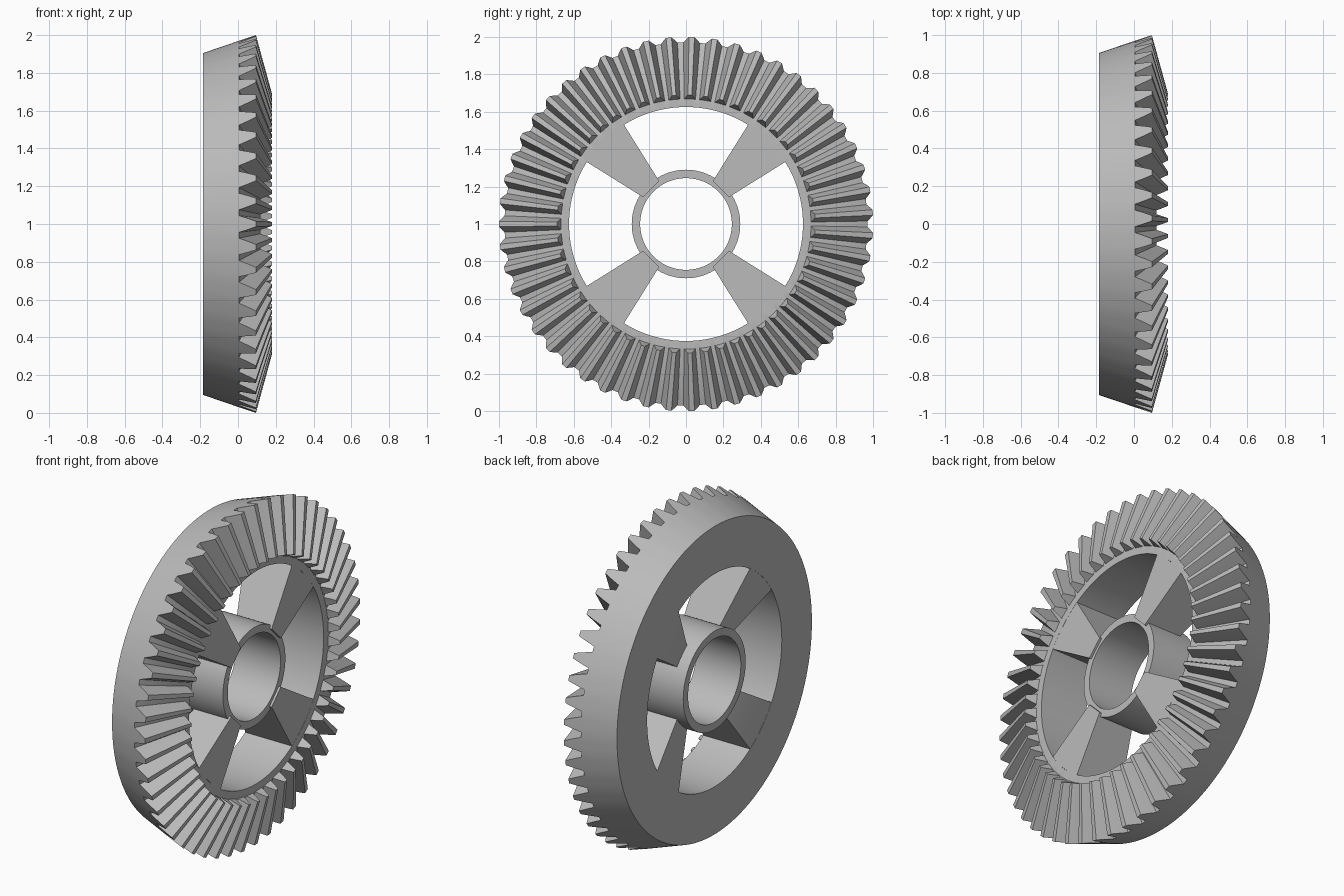
import bpy
import bmesh
from math import sin, cos, pi, radians

if "Cube" in bpy.data.objects:
    bpy.data.objects.remove(bpy.data.objects["Cube"])

steel = bpy.data.materials.new("light grey steel")
steel.use_nodes = True
GREY = (0.5, 0.5, 0.5, 1)
steel.diffuse_color = GREY
steel.node_tree.nodes["Principled BSDF"].inputs["Base Color"].default_value = GREY

TEETH = 51
BACK, FACE = -0.185, 0.119       # back plane and front plane of the rim
BORE, HUB_OUT, HUB_IN = 0.625, 0.29, 0.245


def polar(x, r, a):
    """Point at radius r and angle a around the horizontal axle."""
    return (x, r * cos(a), 1 + r * sin(a))


def finish(name, bm):
    bmesh.ops.remove_doubles(bm, verts=bm.verts, dist=0.0001)
    bmesh.ops.recalc_face_normals(bm, faces=bm.faces)
    mesh = bpy.data.meshes.new(name)
    bm.to_mesh(mesh)
    bm.free()
    mesh.materials.append(steel)
    ob = bpy.data.objects.new(name, mesh)
    bpy.context.collection.objects.link(ob)
    bpy.ops.object.select_all(action='DESELECT')
    ob.select_set(True)
    bpy.context.view_layer.objects.active = ob
    bpy.ops.object.shade_smooth_by_angle(angle=radians(25))
    return ob


def loft(name, rings):
    """Join closed rings of points into a closed ring-shaped solid."""
    bm = bmesh.new()
    loops = [[bm.verts.new(p) for p in ring] for ring in rings]
    n = len(loops[0])
    for a, b in zip(loops, loops[1:] + loops[:1]):
        for i in range(n):
            j = (i + 1) % n
            bm.faces.new((a[i], a[j], b[j], b[i]))
    return finish(name, bm)


# Toothed rim: one tooth as (fraction of pitch, height), repeated round
flank = [(0.37, 0), (0.25, 0.5), (0.12, 1)]
tooth = [(-f, h) for f, h in flank] + flank[::-1]
outline = [(pi + (k + f) * 2 * pi / TEETH, h) for k in range(TEETH) for f, h in tooth]


def plain(x, r):
    return [polar(x, r, a) for a, h in outline]


def toothed(root, tip):
    return [polar(root[0] + h * (tip[0] - root[0]),
                  root[1] + h * (tip[1] - root[1]), a) for a, h in outline]


loft("toothed_rim", [
    plain(BACK, BORE),
    plain(BACK, 0.905),
    toothed((0.005, 0.97), (0.095, 1.0)),
    toothed((FACE, 0.668), (0.18, 0.69)),
    plain(FACE, 0.668),
    plain(FACE, BORE),
])

# Hub tube
turns = [i * 2 * pi / 96 for i in range(96)]
loft("hub", [[polar(x, r, a) for a in turns] for x, r in
             ((BACK, HUB_IN), (BACK, HUB_OUT), (0.105, HUB_OUT), (0.105, HUB_IN))])

# Four wedge spokes: flush front, back sloping in towards the hub
HALF = radians(13)
stations = [(0.27, BACK + 0.075), (BORE, BACK + 0.001), (0.64, BACK + 0.001)]
for k in range(4):
    mid = pi / 4 + k * pi / 2
    bm = bmesh.new()
    sections = []
    for r, back in stations:
        corners = [(back, -HALF), (back, HALF), (FACE - 0.0005, HALF), (FACE - 0.0005, -HALF)]
        sections.append([bm.verts.new(polar(x, r, mid + a)) for x, a in corners])
    for s, t in zip(sections, sections[1:]):
        for i in range(4):
            j = (i + 1) % 4
            bm.faces.new((s[i], s[j], t[j], t[i]))
    bm.faces.new(sections[0])
    bm.faces.new(sections[-1])
    finish("spoke_%d" % (k + 1), bm)
